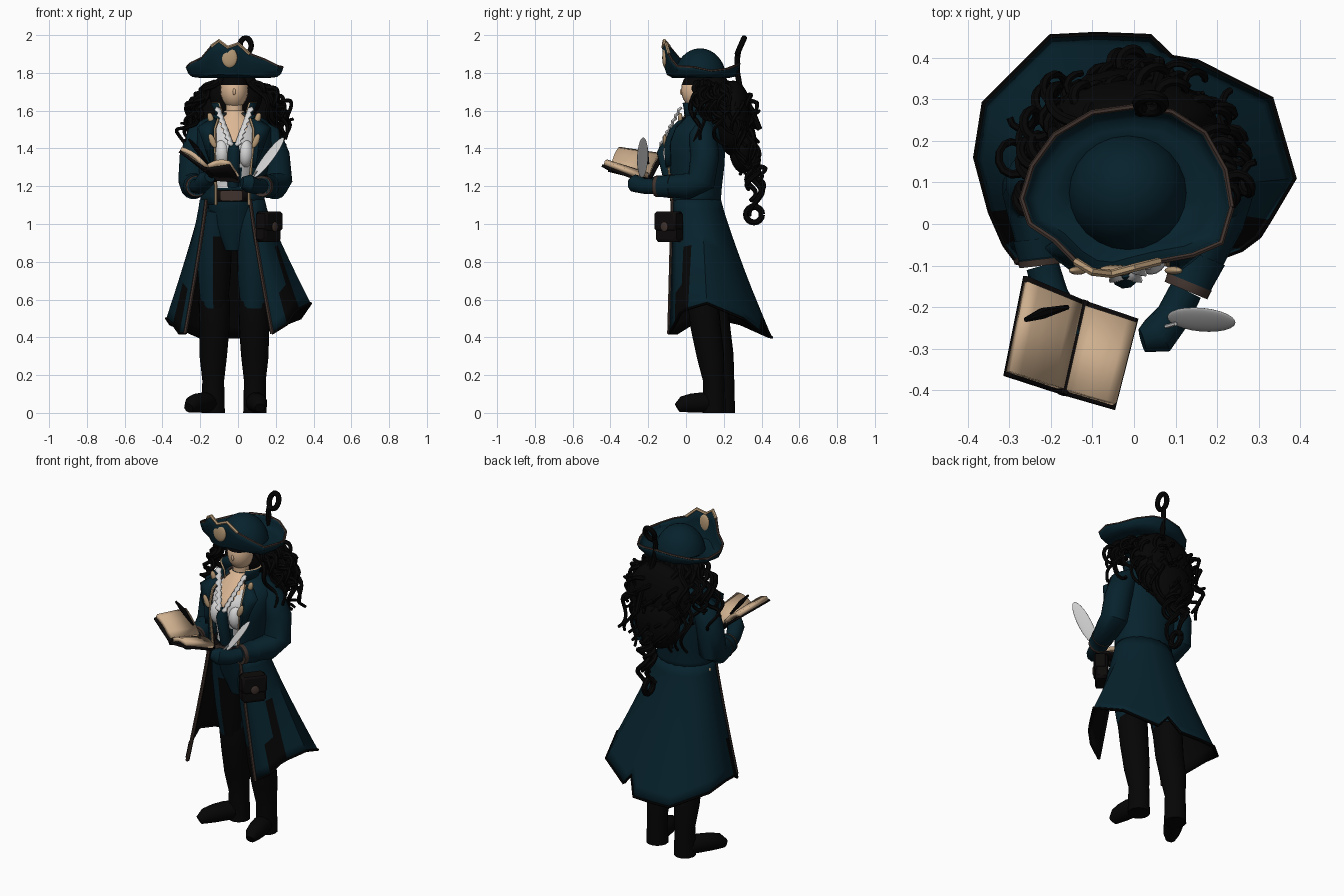
import bpy, random
from math import sin, cos, pi, radians
from mathutils import Vector as V, Matrix

random.seed(4)
if "Cube" in bpy.data.objects:
    bpy.data.objects.remove(bpy.data.objects["Cube"])
made = []

def material(name, rgb):
    m = bpy.data.materials.new(name)
    m.use_nodes = True
    m.diffuse_color = (*rgb, 1)
    m.node_tree.nodes["Principled BSDF"].inputs["Base Color"].default_value = (*rgb, 1)
    return m

NAVY, BLACK, TRIM, GOLD, SKIN, PAGE, WHITE, LEATHER = [material(n, c) for n, c in {
    "navy cloth": (.002, .016, .026), "black": (.0015, .0015, .0015), "brown trim": (.05, .032, .026),
    "dull gold": (.47, .32, .18), "skin": (.72, .48, .3), "page": (.62, .43, .27),
    "white linen": (.68, .68, .68), "dark leather": (.004, .003, .003)}.items()]

# Skin rows of points (top to bottom, anticlockwise) with quads
def grid(name, rows, mats, closed=True, caps=True, rule=None):
    n, vs = len(rows[0]), [p for r in rows for p in r]
    fs = [(i*n + j, (i+1)*n + j, (i+1)*n + (j+1) % n, i*n + (j+1) % n)
          for i in range(len(rows) - 1) for j in range(n if closed else n - 1)]
    if closed and caps:
        fs += [tuple(range(n)), tuple(reversed(range(len(vs) - n, len(vs))))]
    me = bpy.data.meshes.new(name)
    me.from_pydata(vs, [], fs)
    for m in mats:
        me.materials.append(m)
    for p in me.polygons if rule else ():
        p.material_index = rule(p.center, p.index)
    made.append(bpy.data.objects.new(name, me))
    bpy.context.collection.objects.link(made[-1])
    return made[-1]

# Solid sheet; the second material lines it, the third edges it
def shell(name, rows, mats, t, offset=-1, closed=False, rule=None):
    m = grid(name, rows, mats, closed, False, rule).modifiers.new("thickness", 'SOLIDIFY')
    m.thickness, m.offset, m.material_offset, m.material_offset_rim = t, offset, 1, 2

def tube(name, pts, radii, mats, sides=10, rule=None):
    pts, rows, u = [V(p) for p in pts], [], None
    for i, (p, r) in enumerate(zip(pts, radii if isinstance(radii, list) else [radii] * len(pts))):
        t = (pts[min(i+1, len(pts)-1)] - pts[max(i-1, 0)]).normalized()
        u = (t.orthogonal() if u is None else u - t * u.dot(t)).normalized()
        w = u.cross(t)
        rows.append([p + r * (u*cos(2*pi*k/sides) + w*sin(2*pi*k/sides)) for k in range(sides)])
    grid(name, rows, mats, rule=rule)

def ring(z, cx, cy, rx, ry, a0=0, a1=360, n=24):
    step = (a1 - a0) / (n if a1 - a0 >= 360 else n - 1)
    return [V((cx + rx*cos(a), cy + ry*sin(a), z)) for a in (radians(a0 + step*k) for k in range(n))]

def finer(levels, k):
    return [[x + (y - x)*i/k for x, y in zip(a, b)] for a, b in zip(levels, levels[1:]) for i in range(k)] + [levels[-1]]

def solid(name, loc, scale, mat, rot=(0, 0, 0), cube=False):
    if cube:
        bpy.ops.mesh.primitive_cube_add(size=1, location=loc, rotation=rot)
        bpy.context.object.modifiers.new("soft edges", 'BEVEL').width = .1
    else:
        bpy.ops.mesh.primitive_uv_sphere_add(segments=20, ring_count=12, location=loc, rotation=rot)
    made.append(bpy.context.object)
    made[-1].name, made[-1].scale = name, scale
    made[-1].data.materials.append(mat)
    return made[-1].data

# Spiral lock of hair around a bent path
def curl(name, a, m, b, amp, turns, r, n=30):
    a, m, b, ph = V(a), V(m), V(b), random.random() * 6
    u = (b - a).orthogonal().normalized()
    w = (b - a).cross(u).normalized()
    path = [(t, ph + 2*pi*turns*t) for t in (i/n for i in range(n + 1))]
    tube(name, [a*(1-t)**2 + m*2*t*(1-t) + b*t*t + amp*t**.7 * (u*cos(k) + w*sin(k)) for t, k in path],
         [r*(1 - .5*t) for t, k in path], [BLACK], 6)

# Legs and boots
for side, x, toe, dy in (("right", -.125, (-.262, .0), .02), ("left", .085, (.115, -.045), -.03)):
    tube(side + "_trouser_leg", [(x*.8 - .01, .06, 1.08)] + [(x, .07 + dy + .1*(.95 - z), z) for z in (.95, .85, .75, .65, .56)],
         [.09, .095, .092, .088, .08, .07], [NAVY, BLACK], 18,
         lambda c, i: int(c.x < 0 and c.z < .9 and c.y < .11 and c.x > -.135))
    tube(side + "_boot", [(x, .115 + dy, .62), (x, .12 + dy, .59), (x, .135 + dy, .45), (x*1.05, .16 + dy, .3),
                          (x*1.05, .178 + dy, .17), (x*1.05, .178 + dy, 0)], [.078, .084, .08, .073, .058, .062], [BLACK], 14)
    path = [(V((x, .2 + dy)).lerp(V(toe), t), r) for t, r in ((0, .036), (.12, .05), (.4, .055), (.65, .052), (.85, .045), (1, .026))]
    tube(side + "_foot", [(*p, r) for p, r in path], [r for p, r in path], [BLACK], 12)

# Torso: shirt, waistcoat and bare neckline
def shirt_rule(c, i):
    d = abs(c.x + .02)
    if c.z > 1.42 and c.y < .05:
        return 2 if d < .02 + .4*(c.z - 1.42) else 1
    return int(c.z > 1.2 and c.y < .05 and .03 < d < .085)

body = [(1.6, -.02, .06, .05, .05), (1.55, -.02, .055, .1, .085), (1.45, -.02, .04, .145, .145),
        (1.38, -.025, .035, .145, .15), (1.22, -.03, .04, .115, .11), (1.1, -.035, .045, .125, .11),
        (.98, -.03, .055, .11, .09), (.86, -.025, .06, .05, .06)]
grid("torso", [ring(*l, n=32) for l in finer(body, 4)], [NAVY, WHITE, SKIN], rule=shirt_rule)
tube("waistcoat_front", [(-.022, -.11, 1.43), (-.022, -.122, 1.38), (-.025, -.08, 1.2)], [.02, .034, .03], [NAVY])
for s in (-1, 1):
    solid("shirt_bust", (-.022 + s*.062, -.066, 1.375), (.044, .056, .075), WHITE)
    edge = [V((-.02 + s*.075, -.02, 1.615)).lerp(V((-.02, -.128, 1.41)), k/14) + V((0, -.01*(k % 2), 0)) for k in range(15)]
    shell("shirt_ruffle", [edge, [p + V((s*(.022 + .012*(k % 2)), -.008, .004)) for k, p in enumerate(edge)]], [WHITE]*3, .008, 0)
tube("neck", [(-.02, .06, 1.54), (-.02, .055, 1.68)], .045, [SKIN], 14)
shell("belt", [ring(z, -.035, .045, .137, .122) for z in (1.18, 1.12)], [LEATHER]*3, .01, closed=True)
solid("belt_buckle", (-.035, -.08, 1.15), (.12, .012, .055), TRIM, cube=True)

# Coat body, lapels and collar
coat_top = [(1.59, -.02, .07, .08, .075), (1.555, -.02, .08, .165, .11), (1.5, -.02, .06, .2, .15),
            (1.42, -.02, .045, .2, .165), (1.3, -.025, .045, .185, .158), (1.2, -.03, .045, .17, .146),
            (1.1, -.03, .045, .17, .138)]
rows = [ring(*l, a0=-59, a1=239, n=28) for l in finer(coat_top, 2)]
shell("coat_body", rows, [NAVY, BLACK, TRIM], .012)
for end, s in ((0, 1), (-1, -1)):
    tube("coat_front_trim", [r[end] for r in rows[2:]], .008, [GOLD], 6)
    lapel = [[r[end], r[end] + V((s*.025, -.015, 0)), r[end] + V((s*w, .012, .01))]
             for r, w in zip(rows[2:9], (.02, .06, .09, .075, .06, .04, .02))]
    shell("lapel", lapel, [NAVY]*3, .008, 0)
    solid("lapel_ornament", (-.02 + s*.115, -.112, 1.44), (.016, .01, .04), GOLD, (0, s*.4, 0))
    solid("collar_ornament", (-.02 + s*.125, -.03, 1.56), (.016, .012, .03), GOLD, (0, s*.3, 0))
    solid("waist_button", (-.03 + s*.17, .06, 1.09), (.008, .012, .012), GOLD)
collar = ((1.64, -.02, .06, .125, .105), (1.6, -.02, .06, .105, .095), (1.54, -.02, .06, .1, .09))
shell("collar", [ring(*l, a0=-48, a1=228, n=20) for l in collar], [NAVY, NAVY, GOLD], .01)

# Coat skirt: the waist is lofted to an uneven hem; slits name each dark column's first row
hem = [(.18, -.09, .42), (.26, -.06, .47), (.3, -.03, .53), (.325, .01, .55), (.385, .11, .58), (.33, .3, .5), (.15, .39, .43),
       (.09, .4, .5), (.04, .45, .4), (-.09, .455, .4), (-.2, .45, .4), (-.36, .29, .47), (-.38, .16, .5),
       (-.345, .03, .47), (-.31, -.05, .42), (-.28, -.09, .42)]
waist = ring(1.13, -.03, .045, .172, .14, -57, 217, len(hem))
rows = [[V((*w.xy.lerp(V(h).xy, (k/12)**1.12), w.z + (h[2] - w.z)*k/12)) for w, h in zip(waist, hem)] for k in range(13)]
slits = {1: 9, 2: 5, 13: 8}
shell("coat_skirt", rows, [NAVY, BLACK, BLACK], .012, rule=lambda c, i: int(i // 15 >= slits.get(i % 15, 99)))
for end in (0, -1):
    tube("skirt_front_trim", [r[end] for r in rows], .01, [TRIM], 6)
tube("skirt_hem", rows[-1], .007, [BLACK], 6)

# Sleeves, cuffs and gloves
arms = {"right": ([(-.15, .09, 1.52), (-.195, .09, 1.47), (-.235, .1, 1.36), (-.24, .085, 1.23), (-.235, .03, 1.2), (-.22, -.1, 1.2)],
                  [(-.2, -.17, 1.2), (-.17, -.24, 1.235), (-.15, -.28, 1.25)]),
        "left": ([(.11, .09, 1.52), (.155, .09, 1.47), (.2, .1, 1.36), (.21, .08, 1.23), (.195, .01, 1.2), (.125, -.16, 1.2)],
                 [(.095, -.22, 1.2), (.055, -.27, 1.215), (.02, -.28, 1.22)])}
for side, (pts, hand) in arms.items():
    tube(side + "_sleeve", pts, [.05, .075, .076, .078, .07, .05], [NAVY], 14)
    cuff = [V(pts[-1]).lerp(V(pts[-2]), t) for t in (0, .12, .14, .5)]
    tube(side + "_cuff", cuff, [.056, .058, .056, .064], [TRIM, NAVY], 14, lambda c, i: int(14 <= i < 42))
    tube(side + "_glove", pts[-1:] + hand, [.04, .042, .048, .03], [NAVY], 10)

# Head and hair
head = solid("head", (-.02, .06, 1.71), (.074, .086, .1), SKIN)
head.materials.append(BLACK)
for p in head.polygons:
    p.material_index = int(p.center.z > .3 or p.center.y > .25)
solid("nose", (-.02, -.022, 1.7), (.008, .01, .018), SKIN)
solid("hair_crown", (-.01, .15, 1.68), (.14, .09, .13), BLACK)
solid("hair_back", (0, .25, 1.56), (.2, .1, .2), BLACK)
solid("hair_lower", (-.02, .3, 1.42), (.14, .075, .15), BLACK)
for k in range(52):
    low = k >= 38  # long back locks after the outer ones
    a, f = radians(35 + 8*(k - 38) if low else -35 + 250*k/37), random.uniform(.75, 1.02)
    o = V((cos(a), sin(a), 0))
    start = V((-.02 + .1*o.x, .11 + .09*o.y, 1.75))
    end = V((.3*f*o.x, .17 + .22*f*o.y, random.uniform(1.24, 1.36) if low else random.uniform(1.4, 1.58)))
    curl("hair_curl", start, start.lerp(end, .5) + o*.08 + V((0, 0, .05)), end, random.uniform(.02, .04), random.uniform(1.5, 3), .017)
for k in range(9):
    end = (random.uniform(-.07, .07), .36 + random.uniform(-.04, .04), 1.05 + .035*k)
    curl("hair_tail", (0, .3, 1.5), (.01, .38, 1.35), end, .034, 2.5, .022, 40)
tube("hair_tail_ring", [(0, .36 + .042*cos(2*pi*k/16), 1.05 + .042*sin(2*pi*k/16)) for k in range(17)], .017, [BLACK], 8)
loop = [(.04 + .03*cos(t), .29 + .018*sin(t), 1.944 + .041*sin(t)) for t in (pi*(1.25 - k/8) for k in range(17))]
loop += [(.015, .272, 1.88), (.02, .272, 1.8), (.04, .29, 1.7), (.06, .35, 1.6), (.06, .39, 1.5)]
tube("hair_loop", loop, .015, [BLACK], 8)

# Tricorn hat
dome = [ring(1.77 + .16*sin(t), -.015, .075, .142*cos(t), .138*cos(t)) for t in (pi/2*(.97 - k/9) for k in range(9))]
grid("hat_crown", dome, [NAVY])
rim = [(.235, .04, 1.83), (.22, .13, 1.81), (.17, .22, 1.82), (.09, .27, 1.84), (0, .282, 1.85), (-.1, .268, 1.84),
       (-.19, .215, 1.82), (-.245, .14, 1.81), (-.27, .06, 1.83), (-.25, 0, 1.85), (-.19, -.04, 1.88), (-.14, -.09, 1.94),
       (-.1, -.115, 1.97), (-.055, -.12, 1.935), (0, -.105, 1.955), (.06, -.09, 1.9), (.14, -.075, 1.87), (.21, -.045, 1.835)]
rows = [[V((*V((-.015, .075)).lerp(V(p).xy, reach), 1.78 + (p[2] - 1.78)*rise)) for p in rim]
        for reach, rise in ((.5, 0), (.75, 0), (.88, .08), (.95, .35), (.98, .7), (1, 1))]
shell("hat_brim", rows, [NAVY, NAVY, TRIM], .012, 0, closed=True)
tube("hat_trim", rows[-1] + rows[-1][:1], .007, [TRIM], 6)
tube("hat_front_trim", rows[-1][11:16], .01, [GOLD], 6)
solid("hat_badge", (-.045, -.112, 1.88), (.042, .014, .052), GOLD)

# Pouch
n, p, turn = V((sin(.9), -cos(.9), 0)), V((.16, -.087, .985)), (0, 0, .9)
solid("pouch", p, (.14, .07, .16), LEATHER, turn, True)
solid("pouch_flap", p + n*.01 + V((0, 0, .03)), (.146, .068, .1), LEATHER, turn, True)
solid("pouch_badge", p + n*.045, (.024, .007, .026), TRIM, turn)

# Open book
spine = [V((-.17, -.41, 1.29)), V((-.12, -.185, 1.235))]
for side, o in (("right", [V((-.31, -.365, 1.385)), V((-.262, -.125, 1.35))]), ("left", [V((-.045, -.445, 1.31)), V((.01, -.23, 1.225))])):
    for part, inset, lift, thick, mat in (("cover", 0, 0, .014, LEATHER), ("pages", .05, .018, .024, PAGE)):
        rows = []
        for k in range(6):
            a, b = (q.lerp(e, inset*1.3 + (1 - inset*2)*k/5) for q, e in zip(spine, o))
            up = V((0, 0, lift*(1 + .8*sin(pi*k/5))))
            rows.append([a.lerp(b, inset) + up, b.lerp(a, inset) + up])
        shell(side + "_" + part, rows, [mat]*3, thick, 0)
tube("book_spine", spine, .014, [LEATHER], 8)

# Quill and pen
twist = Matrix.Rotation(radians(37), 3, 'Y') @ Matrix.Rotation(radians(40), 3, 'Z')
solid("quill_feather", (.162, -.23, 1.352), (.007, .038, .132), WHITE, twist.to_euler())
tube("quill_shaft", [(.03, -.26, 1.19), (.1, -.24, 1.28)], .005, [WHITE], 6)
tube("pen", [(-.26, -.23, 1.45), (-.22, -.215, 1.4), (-.16, -.2, 1.32)], [.006, .014, .006], [BLACK], 8)

# Smooth shading with sharp creases
for ob in bpy.context.scene.objects:
    ob.select_set(ob in made)
bpy.context.view_layer.objects.active = made[0]
bpy.ops.object.shade_smooth_by_angle(angle=radians(42))
